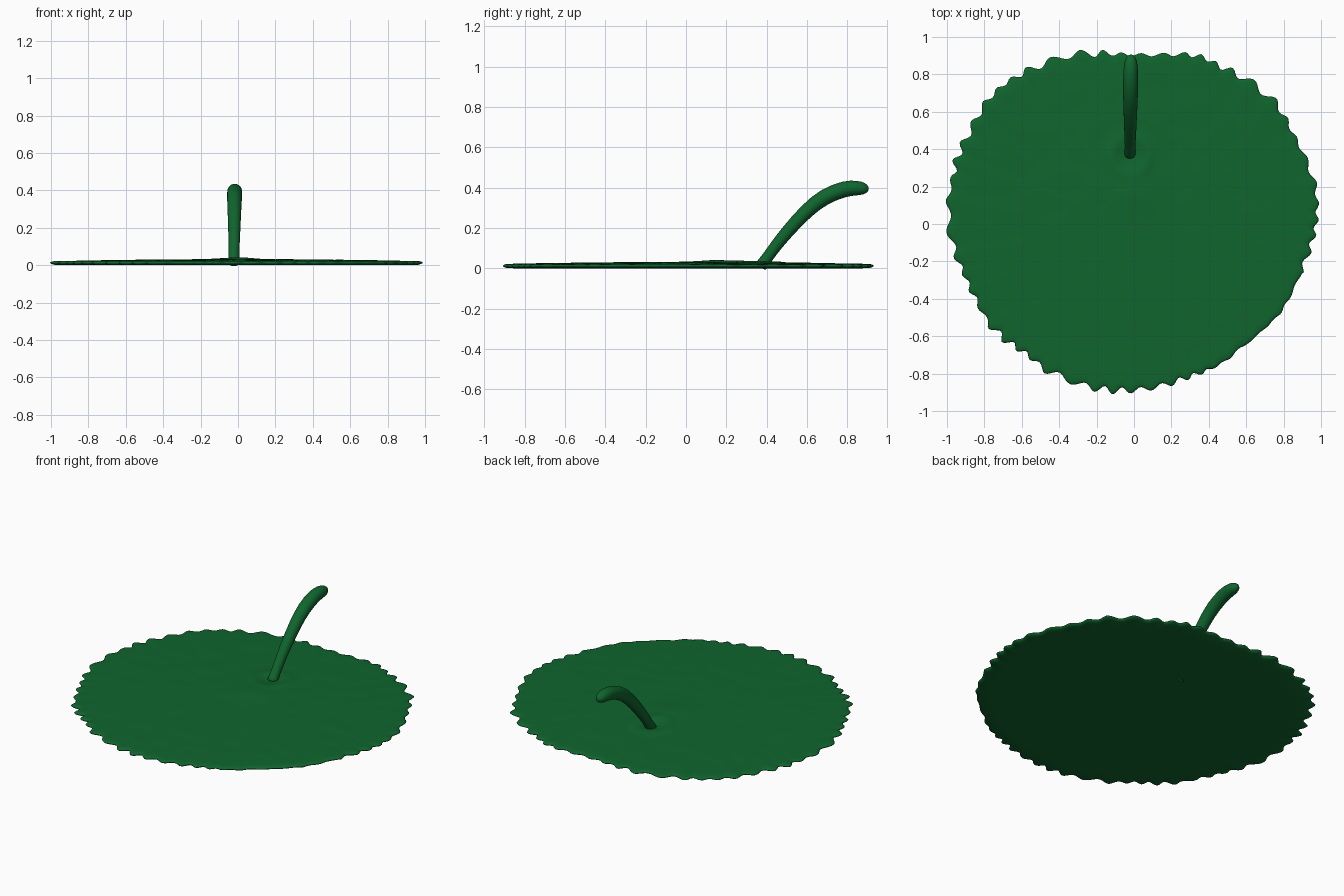
import bpy, bmesh, math, random
from mathutils import Vector, noise

if "Cube" in bpy.data.objects:
    bpy.data.objects.remove(bpy.data.objects["Cube"])

random.seed(4)
green = bpy.data.materials.new("leaf_green")
green.diffuse_color = (0.005, 0.13, 0.027, 1)
green.use_nodes = True
green.node_tree.nodes["Principled BSDF"].inputs["Base Color"].default_value = green.diffuse_color

# Outline radius every 10 degrees, counter-clockwise from +x
RADII = [.975, .99, .985, .98, .995, .985, .965, .96, .92, .905, .925, .965,
         .985, 1.015, 1.025, 1.01, 1.01, 1.0, .992, .968, .942, .94, .932, .905,
         .91, .905, .9, .89, .877, .87, .88, .877, .892, .917, .925, .945]
TEETH, SEG, RINGS = 54, 432, 30
tooth_amp = [random.uniform(.007, .022) for _ in range(TEETH)]


def edge_radius(a):
    """Smooth outline plus uneven scalloped teeth."""
    s = a / math.radians(10)
    i, f = int(s) % 36, s % 1
    p0, p1, p2, p3 = (RADII[(i + k) % 36] for k in (-1, 0, 1, 2))
    base = p1 + .5 * f * (p2 - p0 + f * (2*p0 - 5*p1 + 4*p2 - p3 + f * (3*(p1 - p2) + p3 - p0)))
    w = a + .03 * math.sin(5 * a) + .02 * math.sin(11 * a)
    amp = tooth_amp[int(w / math.tau * TEETH) % TEETH]
    if 5.2 < a < 6.0:
        amp *= .35
    return base + amp * math.sin(w * TEETH)


def top_z(x, y, t):
    """Gently domed upper face with a swelling and a dimple by the stem."""
    z = .021 + .011 * (1 - t * t)
    z += .009 * math.exp(-(x * x + (y - .15) ** 2) / .012)
    d = math.hypot(x + .02, y - .36)
    z += .006 * math.exp(-((d - .1) / .03) ** 2) - .008 * math.exp(-(d / .06) ** 2)
    return z + .0015 * noise.noise(Vector((x * 9, y * 9, 0)))


def finish(name, bm):
    bmesh.ops.recalc_face_normals(bm, faces=bm.faces)
    me = bpy.data.meshes.new(name)
    bm.to_mesh(me)
    bm.free()
    me.materials.append(green)
    for p in me.polygons:
        p.use_smooth = True
    ob = bpy.data.objects.new(name, me)
    bpy.context.collection.objects.link(ob)
    return ob


def bridge(bm, a, b):
    n = len(a)
    for i in range(n):
        bm.faces.new((a[i], a[(i + 1) % n], b[(i + 1) % n], b[i]))


def cap(bm, ring, co):
    c = bm.verts.new(co)
    for i in range(len(ring)):
        bm.faces.new((ring[i], ring[(i + 1) % len(ring)], c))


# Leaf pad: top rings, rounded rim, flat underside
angles = [math.tau * i / SEG for i in range(SEG)]
edge = [edge_radius(a) for a in angles]
dirs = [(math.cos(a), math.sin(a)) for a in angles]
bm = bmesh.new()
levels = [(k / RINGS * .98, None) for k in range(1, RINGS + 1)]
levels += [(.994, .018), (1.0, .013), (.994, .007), (.975, .001), (.9, 0), (.5, 0)]
rings = []
for t, z in levels:
    ring = []
    for (c, s), r in zip(dirs, edge):
        # inner rings relax toward an even circle
        rr = t * (.94 + (r - .94) * t * t)
        x, y = c * rr, s * rr
        ring.append(bm.verts.new((x, y, top_z(x, y, t) if z is None else z)))
    rings.append(ring)
for a, b in zip(rings, rings[1:]):
    bridge(bm, a, b)
cap(bm, rings[0], (0, 0, top_z(0, 0, 0)))
cap(bm, rings[-1], (0, 0, 0))
finish("leaf_pad", bm)

# Curved stem: (y, z, radius) along its path, rounded tip
PATH = [(.37, .008, .036), (.39, .035, .028), (.44, .105, .030), (.50, .18, .033),
        (.60, .29, .037), (.69, .36, .041), (.79, .397, .041), (.85, .399, .038),
        (.885, .395, .030), (.902, .392, .016)]
bm = bmesh.new()
rings = []
for i, (y, z, r) in enumerate(PATH):
    a, b = PATH[max(i - 1, 0)], PATH[min(i + 1, len(PATH) - 1)]
    d = Vector((0, b[0] - a[0], b[1] - a[1])).normalized()
    n = Vector((0, -d.z, d.y))
    x = -.022 + .006 * i / (len(PATH) - 1)
    rings.append([bm.verts.new(Vector((x, y, z)) + n * r * math.sin(math.tau * k / 16)
                               + Vector((r * math.cos(math.tau * k / 16), 0, 0))) for k in range(16)])
for a, b in zip(rings, rings[1:]):
    bridge(bm, a, b)
cap(bm, rings[0], (-.022, .37, .006))
cap(bm, rings[-1], (-.016, .907, .391))
stem = finish("stem", bm)
sub = stem.modifiers.new("smooth", 'SUBSURF')
sub.levels = sub.render_levels = 1
